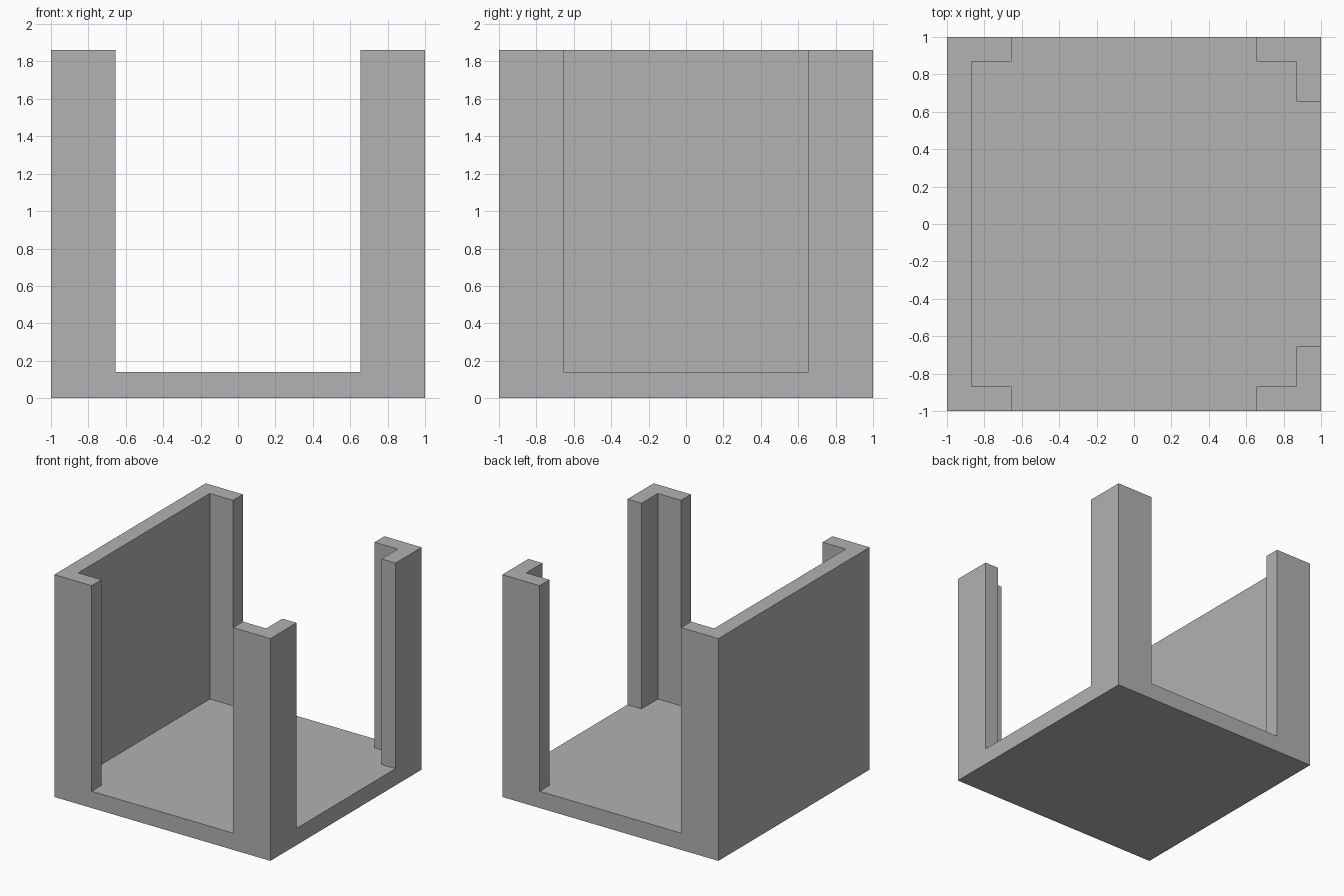
import bpy
import bmesh
from mathutils import Vector

if "Cube" in bpy.data.objects:
    bpy.data.objects.remove(bpy.data.objects["Cube"], do_unlink=True)

HEIGHT = 1.86
FLOOR = 0.14
INNER = 0.87      # half width of the cavity
GAP = 0.655       # half width of the side openings

grey = bpy.data.materials.new("light grey")
grey.use_nodes = True
colour = (0.445, 0.445, 0.445, 1)
grey.diffuse_color = colour
for node in grey.node_tree.nodes:
    if node.type == 'BSDF_PRINCIPLED':
        node.inputs["Base Color"].default_value = colour


def box(name, low, high):
    low, high = Vector(low), Vector(high)
    bm = bmesh.new()
    bmesh.ops.create_cube(bm, size=1)
    bmesh.ops.scale(bm, vec=high - low, verts=bm.verts)
    bmesh.ops.translate(bm, vec=(low + high) / 2, verts=bm.verts)
    mesh = bpy.data.meshes.new(name)
    bm.to_mesh(mesh)
    bm.free()
    mesh.materials.append(grey)
    obj = bpy.data.objects.new(name, mesh)
    bpy.context.collection.objects.link(obj)
    return obj


# Solid block that becomes the open holder
holder = box("open_holder", (-1, -1, 0), (1, 1, HEIGHT))

# Cavity, front-to-back opening, and left side opening
cutters = [
    box("cavity_cutter", (-INNER, -INNER, FLOOR), (INNER, INNER, 3)),
    box("front_back_cutter", (-GAP, -2, FLOOR), (GAP, 2, 3)),
    box("left_side_cutter", (0, -GAP, FLOOR), (2, GAP, 3)),
]
for cutter in cutters:
    cutter.hide_render = True
    cut = holder.modifiers.new(cutter.name, 'BOOLEAN')
    cut.operation = 'DIFFERENCE'
    cut.solver = 'EXACT'
    cut.object = cutter

# Bake the cuts and discard the cutters
graph = bpy.context.evaluated_depsgraph_get()
result = bpy.data.meshes.new_from_object(holder.evaluated_get(graph))
holder.modifiers.clear()
holder.data = result
for cutter in cutters:
    bpy.data.objects.remove(cutter, do_unlink=True)

# Merge flat neighbouring faces for clean edges
bm = bmesh.new()
bm.from_mesh(result)
bmesh.ops.remove_doubles(bm, verts=bm.verts, dist=0.0001)
bmesh.ops.dissolve_limit(bm, angle_limit=0.01, verts=bm.verts, edges=bm.edges)
bm.to_mesh(result)
bm.free()
